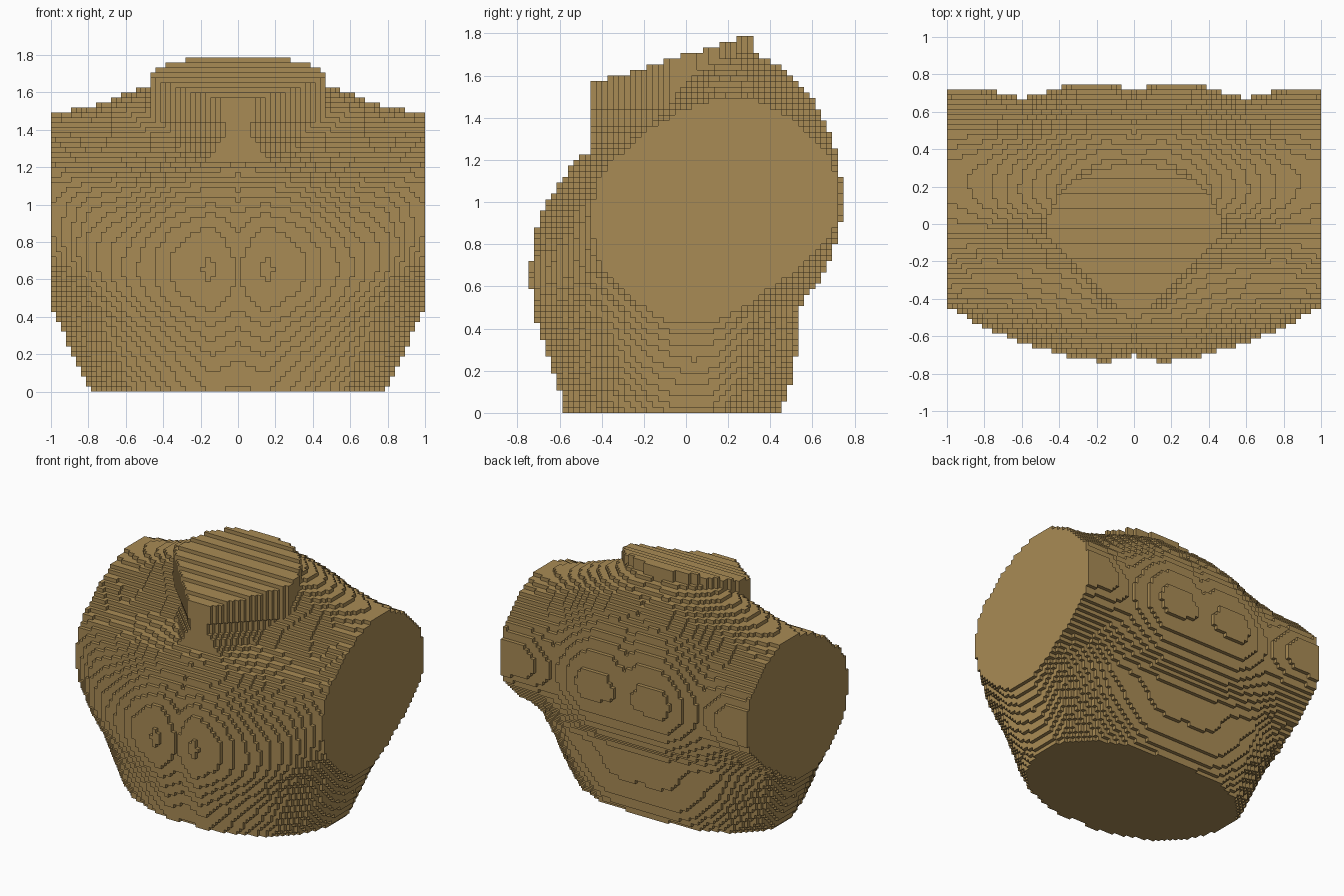
import bpy
import math

cube = bpy.data.objects.get("Cube")
if cube:
    bpy.data.objects.remove(cube, do_unlink=True)

# Block grid
H = 2 / 75
NX, NY, NZ = 75, 56, 68

# Side profiles: radius about (CY, CZ) every 22.5 degrees,
# starting at the back and turning up, to the front, then down
CY, CZ = 0.10, 0.90
STATIONS = [0.0, 0.15, 0.35, 0.6, 0.8, 1.0]
spine = [.625, .660, .740, .81, .83, .62, .61, .695,
         .77, .87, 1.00, 1.30, 1.2, .93, .61, .60]
pec = [.630, .680, .755, .82, .83, .62, .59, .69,
       .80, .900, 1.02, 1.30, 1.2, .93, .615, .605]
ribs = [.630, .675, .735, .785, .77, .57, .53, .66,
        .77, .87, .96, 1.23, 1.2, .92, .60, .595]
flank = [.570, .610, .665, .705, .68, .54, .505, .60,
         .69, .79, .87, 1.07, 1.1, .80, .575, .545]
armpit = [.605, .650, .645, .65, .61, .52, .495, .58,
          .635, .70, .71, .84, .87, .62, .48, .50]
arm_cut = [.610, .660, .640, .625, .575, .535, .525, .555,
           .54, .535, .495, .485, .455, .43, .43, .50]
PROFILES = [spine, pec, ribs, flank, armpit, arm_cut]


def spline(a, b, c, d, t):
    """Catmull-Rom blend between b and c."""
    return b + 0.5 * t * (c - a + t * (2*a - 5*b + 4*c - d + t * (3*(b - c) + d - a)))


def profile_at(x):
    """Blend neighbouring side profiles at distance x from the middle."""
    i = 0
    while i < len(STATIONS) - 2 and x > STATIONS[i + 1]:
        i += 1
    t = (x - STATIONS[i]) / (STATIONS[i + 1] - STATIONS[i])
    before, after = PROFILES[max(i - 1, 0)], PROFILES[min(i + 2, len(PROFILES) - 1)]
    smooth = [spline(*radii, t) for radii in zip(before, PROFILES[i], PROFILES[i + 1], after)]
    linear = [p + (q - p) * t for p, q in zip(PROFILES[i], PROFILES[i + 1])]
    return [(s + v) / 2 for s, v in zip(smooth, linear)]


def in_body(radii, y, z):
    dy, dz = y - CY, z - CZ
    a = (math.atan2(dz, dy) % math.tau) / math.tau * 16
    k = int(a) % 16
    r = spline(radii[k - 1], radii[k], radii[(k + 1) % 16], radii[(k + 2) % 16], a - int(a))
    return dy * dy + dz * dz < r * r


def in_neck(x, y, z):
    """Column with a wedge-shaped front that flares at its foot, and a rounded back."""
    if z < 1.1 or y < -0.455:
        return False
    if y < -0.08:
        flare = 0.9 * max(0, 1.38 - z) - 0.2 * max(0, 1.55 - z)
        return x < 0.46 - (-0.08 - y) + flare
    return (x / 0.46) ** 2 + (max(y, 0) / 0.32) ** 2 < 1


def below_cut(y, z):
    """Sloping neck cut, falling away behind its highest edge."""
    return z < min(1.56 + 0.307 * (y + 0.45), 1.80, 1.79 - (y - 0.31))


# Fill the blocks, computing one half and mirroring it
filled = set()
for i in range(NX // 2, NX):
    x = abs((i + 0.5) * H - 1)
    radii = profile_at(x)
    for j in range(NY):
        y = (j + 0.5 - NY / 2) * H
        for k in range(NZ):
            z = (k + 0.5) * H
            if below_cut(y, z) and (in_body(radii, y, z) or in_neck(x, y, z)):
                filled.add((i, j, k))
                filled.add((NX - 1 - i, j, k))

# Skin: one square for every exposed block side
SIDES = [((1, 0, 0), [(1, 0, 0), (1, 1, 0), (1, 1, 1), (1, 0, 1)]),
         ((-1, 0, 0), [(0, 0, 0), (0, 0, 1), (0, 1, 1), (0, 1, 0)]),
         ((0, 1, 0), [(0, 1, 0), (0, 1, 1), (1, 1, 1), (1, 1, 0)]),
         ((0, -1, 0), [(0, 0, 0), (1, 0, 0), (1, 0, 1), (0, 0, 1)]),
         ((0, 0, 1), [(0, 0, 1), (1, 0, 1), (1, 1, 1), (0, 1, 1)]),
         ((0, 0, -1), [(0, 0, 0), (0, 1, 0), (1, 1, 0), (1, 0, 0)])]
index, verts, faces = {}, [], []
for i, j, k in sorted(filled):
    for (dx, dy, dz), corners in SIDES:
        if (i + dx, j + dy, k + dz) in filled:
            continue
        face = []
        for a, b, c in corners:
            key = (i + a, j + b, k + c)
            if key not in index:
                index[key] = len(verts)
                verts.append((key[0] * H - 1, (key[1] - NY / 2) * H, key[2] * H))
            face.append(index[key])
        faces.append(face)

mesh = bpy.data.meshes.new("torso")
mesh.from_pydata(verts, [], faces)
mesh.update()
torso = bpy.data.objects.new("torso", mesh)
bpy.context.collection.objects.link(torso)

# Single tan colour
tan = bpy.data.materials.new("tan")
tan.use_nodes = True
colour = (0.395, 0.258, 0.09, 1)
tan.diffuse_color = colour
tan.node_tree.nodes["Principled BSDF"].inputs["Base Color"].default_value = colour
mesh.materials.append(tan)
